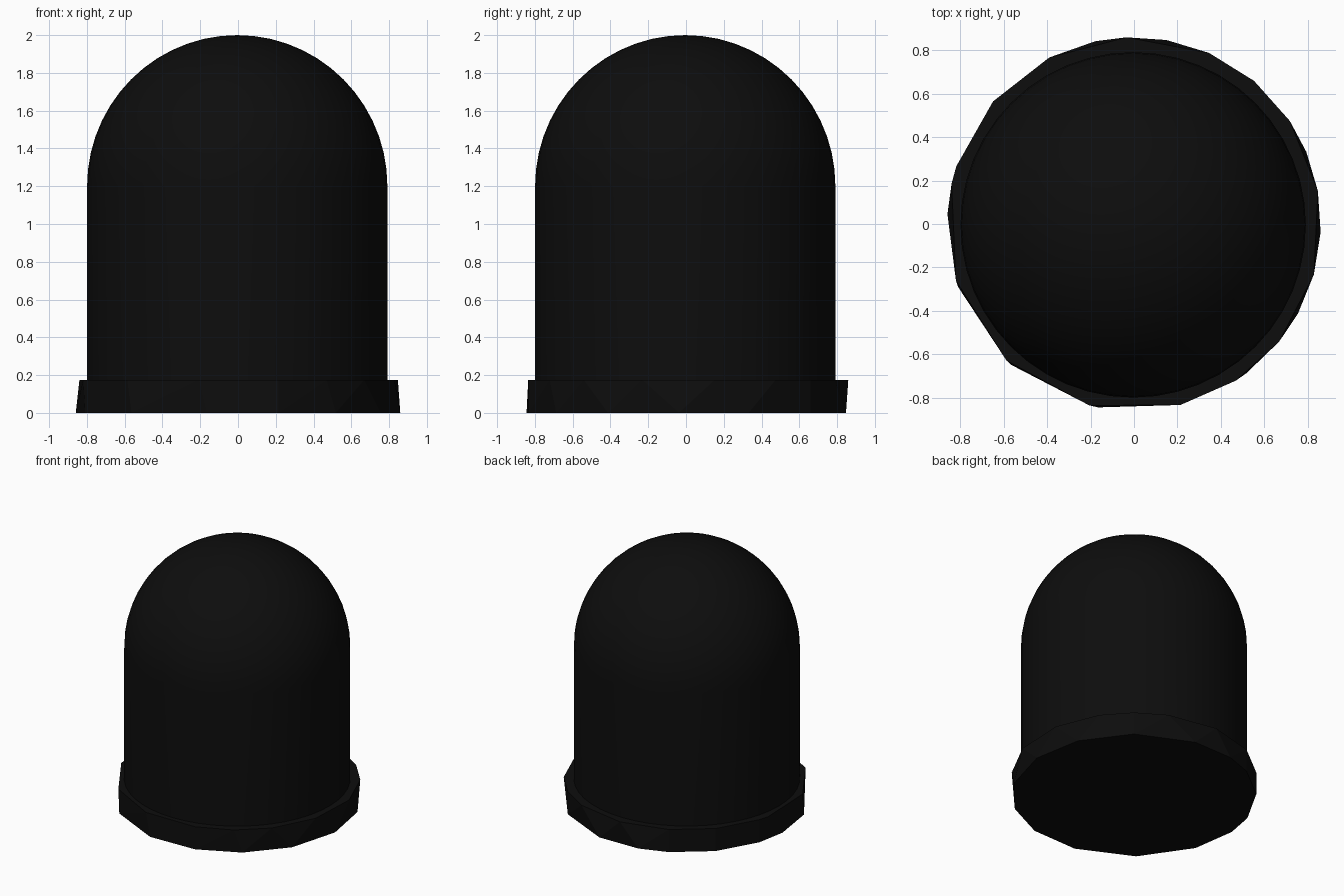
import bpy, bmesh
from math import sin, cos, pi, radians

if "Cube" in bpy.data.objects:
    bpy.data.objects.remove(bpy.data.objects["Cube"])

black = bpy.data.materials.new("black_plastic")
black.diffuse_color = (0.004, 0.004, 0.004, 1)
black.use_nodes = True
black.node_tree.nodes["Principled BSDF"].inputs["Base Color"].default_value = black.diffuse_color


def add_object(name, bm):
    bmesh.ops.recalc_face_normals(bm, faces=bm.faces[:])
    mesh = bpy.data.meshes.new(name)
    bm.to_mesh(mesh)
    bm.free()
    mesh.materials.append(black)
    obj = bpy.data.objects.new(name, mesh)
    bpy.context.collection.objects.link(obj)
    return obj


# Domed body: straight wall and hemispherical cap, revolved about z
R, SEG, RINGS = 0.795, 48, 14
profile = [(0, 0.01), (R, 0.01), (R, 1.2)]
profile += [(R * cos(i * pi / 2 / RINGS), 1.2 + 0.8 * sin(i * pi / 2 / RINGS))
            for i in range(1, RINGS)] + [(0, 2.0)]
bm = bmesh.new()
points = [bm.verts.new((r, 0, z)) for r, z in profile]
edges = [bm.edges.new(pair) for pair in zip(points, points[1:])]
bmesh.ops.spin(bm, geom=points + edges, cent=(0, 0, 0), axis=(0, 0, 1),
               angle=2 * pi, steps=SEG)
bmesh.ops.remove_doubles(bm, verts=bm.verts[:], dist=0.0005)
bmesh.ops.translate(bm, verts=bm.verts[:], vec=(-0.004, -0.004, 0))
body = add_object("domed_body", bm)
bpy.context.view_layer.objects.active = body
body.select_set(True)
bpy.ops.object.shade_smooth_by_angle(angle=radians(35))
body.select_set(False)

# Faceted base flange: hull between uneven lower and upper outlines
lower = [-2.5, 22.7, 50, 80, 102, 117, 139, 162, 177,
         -160.3, -131, -101, -75.6, -53, -28.7]
upper = [10.2, 33.5, 50, 66.3, 92.3, 117, 139, 162, 167.5,
         -162.4, -133, -103.8, -75.6, -57, -39, -15.7]
bm = bmesh.new()
for angles, z in ((lower, 0.0), (upper, 0.175)):
    for a in angles:
        bm.verts.new((0.86 * cos(radians(a)), 0.86 * sin(radians(a)), z))
bmesh.ops.convex_hull(bm, input=bm.verts[:])
bmesh.ops.dissolve_limit(bm, angle_limit=radians(0.5), verts=bm.verts[:],
                         edges=bm.edges[:])
add_object("base_flange", bm)
